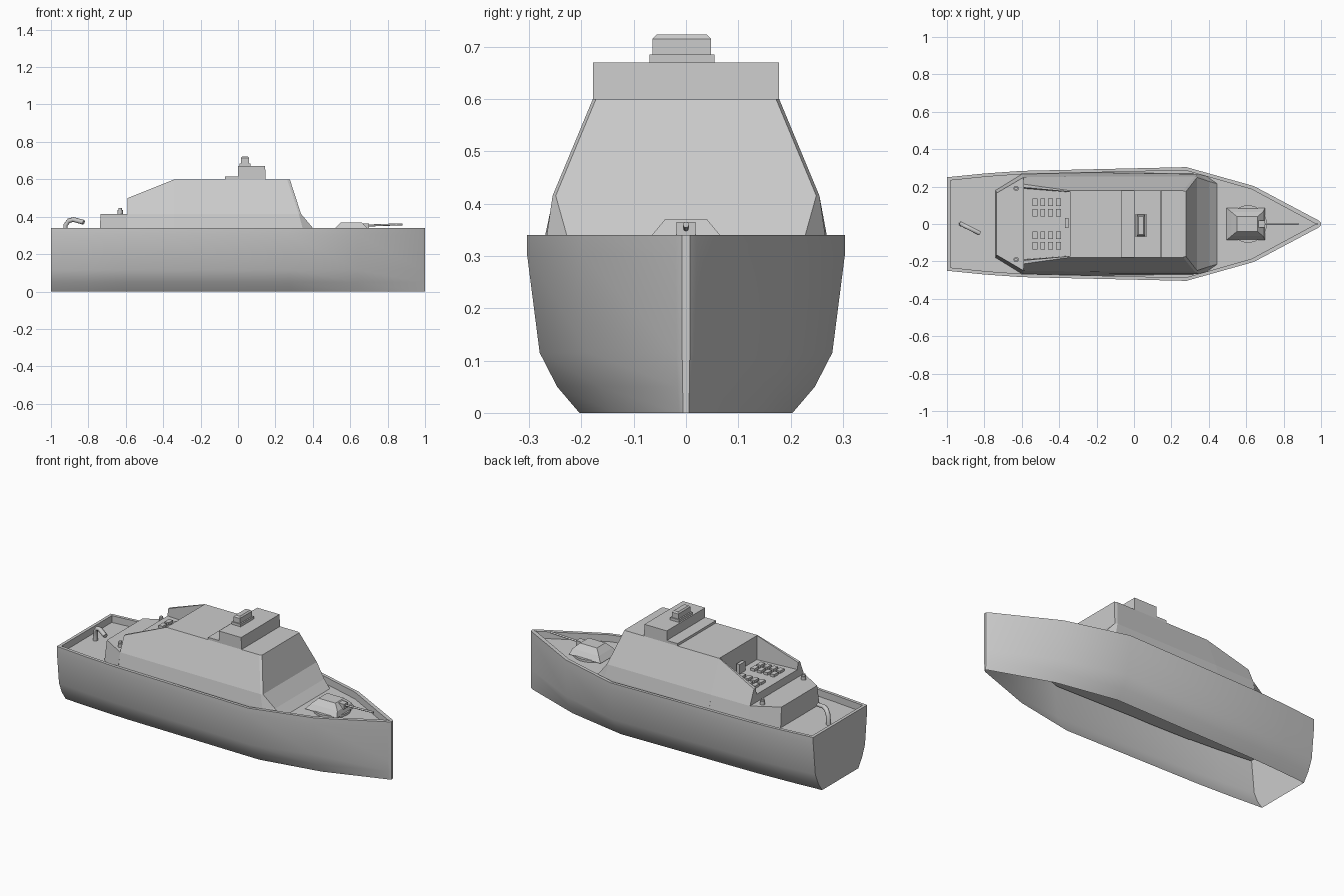
import bpy, bmesh, math

if "Cube" in bpy.data.objects:
    bpy.data.objects.remove(bpy.data.objects["Cube"])


def loft(name, rings, cap_start=True, cap_end=True, smooth=False):
    """Join closed rings of equal length into one skin."""
    bm = bmesh.new()
    vs = [[bm.verts.new(p) for p in r] for r in rings]
    n = len(rings[0])
    for a, b in zip(vs, vs[1:]):
        for i in range(n):
            j = (i + 1) % n
            bm.faces.new((a[i], a[j], b[j], b[i]))
    if cap_start:
        bm.faces.new(vs[0][::-1])
    if cap_end:
        bm.faces.new(vs[-1])
    bmesh.ops.recalc_face_normals(bm, faces=bm.faces)
    me = bpy.data.meshes.new(name)
    bm.to_mesh(me)
    bm.free()
    ob = bpy.data.objects.new(name, me)
    bpy.context.collection.objects.link(ob)
    if smooth:
        bpy.ops.object.select_all(action='DESELECT')
        ob.select_set(True)
        bpy.context.view_layer.objects.active = ob
        bpy.ops.object.shade_smooth_by_angle(angle=math.radians(30))
    return ob


def plan(half, z):
    """Mirror a half outline across y = 0 at height z."""
    return [(x, y, z) for x, y in half] + [(x, -y, z) for x, y in reversed(half)]


def rect(x0, x1, hy, z, y=0):
    return [(x0, y - hy, z), (x1, y - hy, z), (x1, y + hy, z), (x0, y + hy, z)]


def box(name, x0, x1, hy, z0, z1, y=0):
    return loft(name, [rect(x0, x1, hy, z0, y), rect(x0, x1, hy, z1, y)])


def cylinder(name, loc, r, depth, rot=(0, 0, 0), n=16):
    bpy.ops.mesh.primitive_cylinder_add(vertices=n, radius=r, depth=depth, location=loc, rotation=rot)
    ob = bpy.context.object
    ob.name = name
    bpy.ops.object.shade_smooth_by_angle(angle=math.radians(40))
    return ob


# Hull with open bottom, rim and sunken deck
outline = [(-1, .25), (-.8, .27), (-.6, .284), (.28, .304), (.64, .203), (.985, .02), (1, .008)]
inner = [(x * .982, max(y - .017, .002)) for x, y in outline]
rings = [plan([(x, y * s) for x, y in outline], z)
         for z, s in [(0, .67), (.05, .81), (.115, .92), (.305, 1), (.34, 1)]]
rings += [plan(inner, .34), plan(inner, .30)]
loft("hull", rings, cap_start=False, smooth=True)

# Main superstructure with sloped sides and raked front
loft("superstructure", [
    plan([(-.34, .277), (.37, .268), (.445, .215)], .30),
    plan([(-.34, .269), (.345, .266), (.40, .228)], .34),
    plan([(-.34, .253), (.325, .255), (.337, .249)], .415),
    plan([(-.34, .178), (.262, .178), (.277, .172)], .60)])

# Recessed launch deck between sloping side walls
def aft_section(x, half):
    return [(x, y, z) for y, z in half] + [(x, -y, z) for y, z in reversed(half)]

loft("launch_deck", [
    aft_section(-.59, [(.27, .3), (.25, .415), (.213, .5), (.195, .5), (.19, .46)]),
    aft_section(-.34, [(.277, .3), (.253, .415), (.178, .6), (.172, .6), (.17, .46)])])

# Launch cells
for side in (-1, 1):
    for row in (.06, .115):
        for i in range(4):
            x = -.53 + i * .042
            box("launch_cell", x - .013, x + .013, .02, .455, .475, side * row)
box("deck_director", -.37, -.35, .026, .455, .515, .005)

# Low aft house with tapering plan
loft("aft_house", [
    plan([(-.59, .272), (-.74, .18)], .30),
    plan([(-.59, .25), (-.735, .165)], .415)])
for side in (-1, 1):
    cylinder("aft_post", (-.63, side * .19, .42), .014, .03)
    cylinder("aft_post_cap", (-.63, side * .19, .44), .009, .012)

# Bridge block and roof sensor
box("bridge_step", -.07, .01, .178, .59, .614)
loft("bridge_block", [rect(0, .148, .178, .59), rect(0, .145, .178, .67)])
box("sensor_base", .008, .066, .062, .665, .685, -.008)
loft("sensor_head", [rect(.016, .058, .056, .68, -.008), rect(.016, .058, .056, .715, -.008),
                     rect(.023, .051, .048, .723, -.008)])

# Bow gun
cylinder("gun_ring", (.61, 0, .306), .1, .014, n=32)
loft("gun_turret", [rect(.495, .70, .085, .31), rect(.52, .69, .065, .34), rect(.55, .66, .04, .37)])
box("gun_mantlet", .64, .70, .018, .335, .365)
cylinder("gun_barrel", (.78, 0, .356), .0055, .2, (0, math.radians(88), 0), 12)

# Stern crane
cu = bpy.data.curves.new("stern_crane", 'CURVE')
cu.dimensions = '3D'
cu.bevel_depth = .013
cu.bevel_resolution = 1
cu.use_fill_caps = True
path = [(-.925, 0, .30), (-.922, 0, .355), (-.905, -.01, .378), (-.88, -.022, .385), (-.825, -.05, .37)]
sp = cu.splines.new('POLY')
sp.points.add(len(path) - 1)
for pt, co in zip(sp.points, path):
    pt.co = (*co, 1)
bpy.context.collection.objects.link(bpy.data.objects.new("stern_crane", cu))
